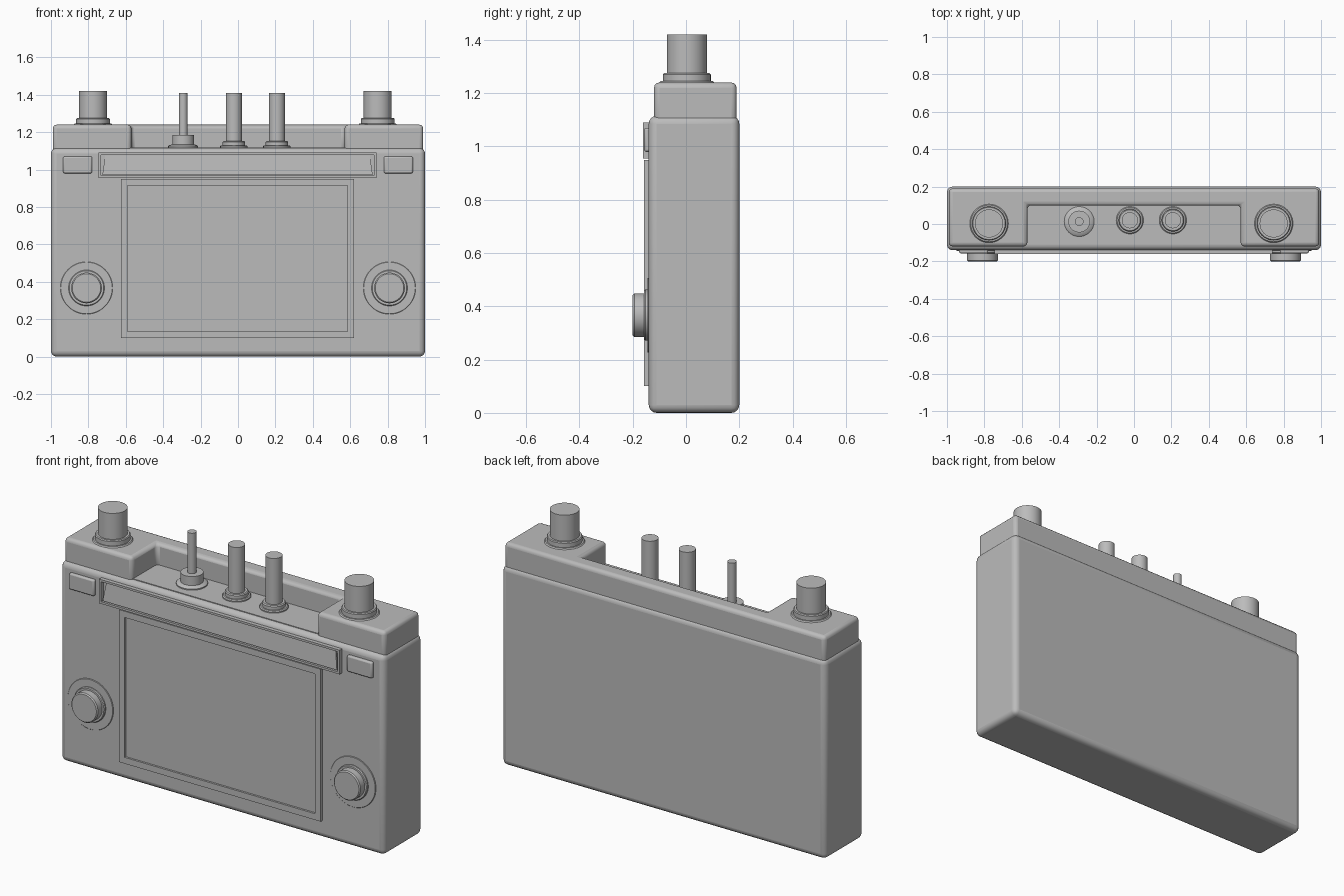
import bpy, bmesh, math
from mathutils import Matrix, Vector

if "Cube" in bpy.data.objects:
    bpy.data.objects.remove(bpy.data.objects["Cube"])

gray = bpy.data.materials.new("plain gray")
gray.diffuse_color = (0.5, 0.5, 0.5, 1)
gray.use_nodes = True
gray.node_tree.nodes["Principled BSDF"].inputs["Base Color"].default_value = gray.diffuse_color


def finish(name, bm, bevel=0, segments=3):
    bmesh.ops.recalc_face_normals(bm, faces=bm.faces)
    me = bpy.data.meshes.new(name)
    bm.to_mesh(me)
    bm.free()
    ob = bpy.data.objects.new(name, me)
    bpy.context.collection.objects.link(ob)
    me.materials.append(gray)
    if bevel:
        mod = ob.modifiers.new("Bevel", "BEVEL")
        mod.width, mod.segments = bevel, segments
        mod.limit_method, mod.angle_limit = "ANGLE", math.radians(40)
    bpy.ops.object.select_all(action="DESELECT")
    ob.select_set(True)
    bpy.context.view_layer.objects.active = ob
    bpy.ops.object.shade_smooth_by_angle(angle=math.radians(35))
    return ob


def box(name, x0, x1, y0, y1, z0, z1, bevel=0, segments=3):
    bm = bmesh.new()
    m = (Matrix.Translation(((x0 + x1) / 2, (y0 + y1) / 2, (z0 + z1) / 2))
         @ Matrix.Diagonal((x1 - x0, y1 - y0, z1 - z0, 1)))
    bmesh.ops.create_cube(bm, size=1, matrix=m)
    return finish(name, bm, bevel, segments)


def prism(name, pts, direction, bevel=0):
    """Extrude a closed outline along a direction."""
    bm = bmesh.new()
    face = bm.faces.new([bm.verts.new(p) for p in pts])
    res = bmesh.ops.extrude_face_region(bm, geom=[face], use_keep_orig=True)
    verts = [g for g in res["geom"] if isinstance(g, bmesh.types.BMVert)]
    bmesh.ops.translate(bm, verts=verts, vec=Vector(direction))
    return finish(name, bm, bevel)


def turned(name, profile, origin, forward=False, sides=48):
    """Revolve (radius, height) points; forward points the axis to -y."""
    bm = bmesh.new()
    rings = []
    for r, h in profile:
        rings.append([bm.verts.new((r * math.cos(a), r * math.sin(a), h))
                      for a in (2 * math.pi * i / sides for i in range(sides))])
    for lo, hi in zip(rings, rings[1:]):
        for i in range(sides):
            j = (i + 1) % sides
            bm.faces.new((lo[i], lo[j], hi[j], hi[i]))
    bm.faces.new(rings[0])
    bm.faces.new(rings[-1])
    m = Matrix.Translation(origin)
    if forward:
        m = m @ Matrix.Rotation(math.pi / 2, 4, "X")
    bmesh.ops.transform(bm, matrix=m, verts=bm.verts)
    return finish(name, bm)


def frame(name, x0, x1, z0, z1, w, y0, y1):
    """Rectangular rim standing on the front face."""
    bm = bmesh.new()
    outer = [(x0, z0), (x1, z0), (x1, z1), (x0, z1)]
    inner = [(x0 + w, z0 + w), (x1 - w, z0 + w), (x1 - w, z1 - w), (x0 + w, z1 - w)]
    loops = [[bm.verts.new((x, y, z)) for x, z in pts]
             for pts, y in ((outer, y1), (outer, y0), (inner, y0), (inner, y1))]
    for k in range(4):
        a, b = loops[k], loops[(k + 1) % 4]
        for i in range(4):
            j = (i + 1) % 4
            bm.faces.new((a[i], a[j], b[j], b[i]))
    return finish(name, bm)


# Main case and the U-shaped cap with its connector bay
box("case", -1, 1, -0.14, 0.2, 0, 1.115, 0.03, 4)
cap = [(-0.99, -0.12), (-0.57, -0.12), (-0.57, 0.1), (0.57, 0.1),
       (0.57, -0.12), (0.99, -0.12), (0.99, 0.19), (-0.99, 0.19)]
prism("top_cap", [(x, y, 1.07) for x, y in cap], (0, 0, 0.17), 0.02)
box("bay_floor", -0.575, 0.575, -0.11, 0.12, 1.08, 1.119)

# Screen with a raised rim
frame("screen_rim", -0.625, 0.62, 0.1, 0.95, 0.035, -0.157, -0.13)
box("screen", -0.6, 0.595, -0.146, -0.13, 0.125, 0.925)

# Long flap above the screen
frame("flap_rim", -0.745, 0.74, 0.955, 1.09, 0.012, -0.161, -0.13)
prism("flap", [(-0.725, -0.157, 0.972), (0.72, -0.157, 0.972),
               (0.705, -0.146, 1.076), (-0.71, -0.146, 1.076)], (0, 0.025, 0))

# Corner buttons and front knobs
for side, s in (("left", -1), ("right", 1)):
    a, b = sorted((s * 0.935, s * 0.78))
    box(side + "_button", a, b, -0.157, -0.13, 0.98, 1.07, 0.008, 2)
    turned(side + "_knob_plate", [(0.14, 0), (0.14, 0.013), (0.138, 0.015)],
           (s * 0.81, -0.13, 0.367), True)
    turned(side + "_knob", [(0.096, 0), (0.096, 0.022), (0.092, 0.027), (0.082, 0.027),
                            (0.082, 0.064), (0.076, 0.07)],
           (s * 0.81, -0.13, 0.367), True)

# Large connectors on the cap
for side, x in (("left", -0.775), ("right", 0.747)):
    turned(side + "_large_connector",
           [(0.103, 0), (0.103, 0.02), (0.098, 0.026), (0.09, 0.026), (0.09, 0.05),
            (0.086, 0.055), (0.075, 0.055), (0.075, 0.2)], (x, 0.003, 1.22))

# Small connectors in the bay
turned("pin_connector",
       [(0.08, 0), (0.08, 0.025), (0.075, 0.03), (0.058, 0.035), (0.058, 0.085),
        (0.023, 0.085), (0.023, 0.31)], (-0.293, 0.013, 1.1))
for side, x in (("middle", -0.022), ("right", 0.208)):
    turned(side + "_small_connector",
           [(0.073, 0), (0.073, 0.025), (0.068, 0.03), (0.06, 0.03), (0.06, 0.048),
            (0.055, 0.053), (0.043, 0.053), (0.043, 0.31)], (x, 0.02, 1.1))
